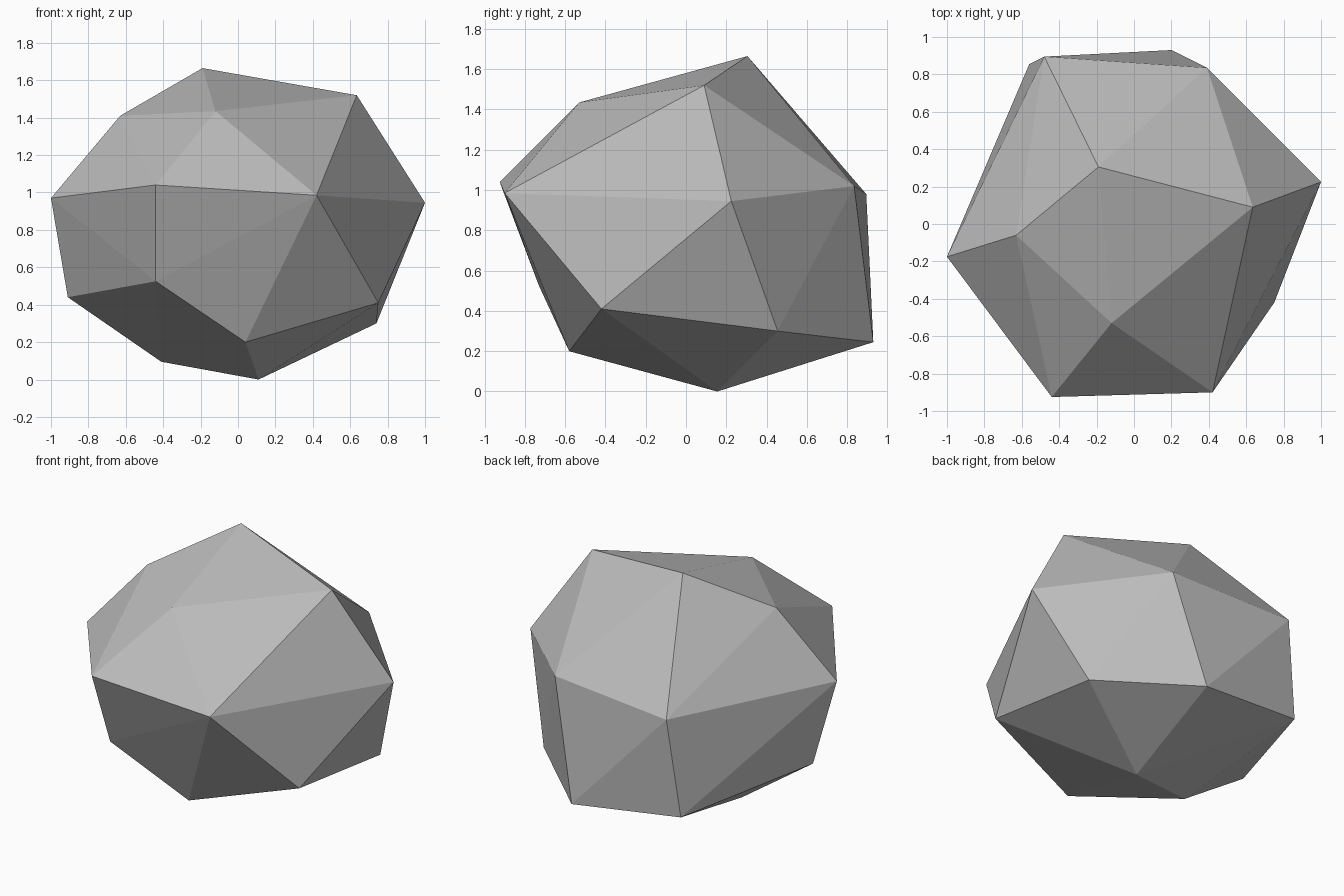
import bpy
import bmesh

# Remove the default cube
cube = bpy.data.objects.get("Cube")
if cube:
    bpy.data.objects.remove(cube, do_unlink=True)

# Plain grey stone
stone = bpy.data.materials.new("stone_grey")
grey = (0.5, 0.5, 0.5, 1)
stone.diffuse_color = grey
stone.use_nodes = True
bsdf = next(n for n in stone.node_tree.nodes if n.type == "BSDF_PRINCIPLED")
bsdf.inputs["Base Color"].default_value = grey
bsdf.inputs["Roughness"].default_value = 0.9

# Corners of the boulder, from the crown down to the base
crown = [(-.19, .305, 1.665), (.635, .09, 1.52), (-.63, -.06, 1.41), (-.12, -.53, 1.435)]
girdle = [(-.44, -.925, 1.04), (.42, -.9, .985), (1, .225, .945),
          (.39, .835, 1.02), (-.48, .895, .98), (-1, -.175, .97)]
lower = [(-.44, -.73, .525), (.75, -.42, .41), (.74, .455, .3),
         (.2, .93, .245), (-.56, .855, .33), (-.91, -.05, .44)]
base = [(.04, -.58, .2), (.11, .155, 0), (-.41, -.01, .095)]

# Wrap flat facets around the corners
bm = bmesh.new()
for corner in crown + girdle + lower + base:
    bm.verts.new(corner)
bmesh.ops.convex_hull(bm, input=bm.verts)
bmesh.ops.recalc_face_normals(bm, faces=bm.faces)
mesh = bpy.data.meshes.new("boulder")
bm.to_mesh(mesh)
bm.free()
mesh.materials.append(stone)
boulder = bpy.data.objects.new("boulder", mesh)
bpy.context.collection.objects.link(boulder)
